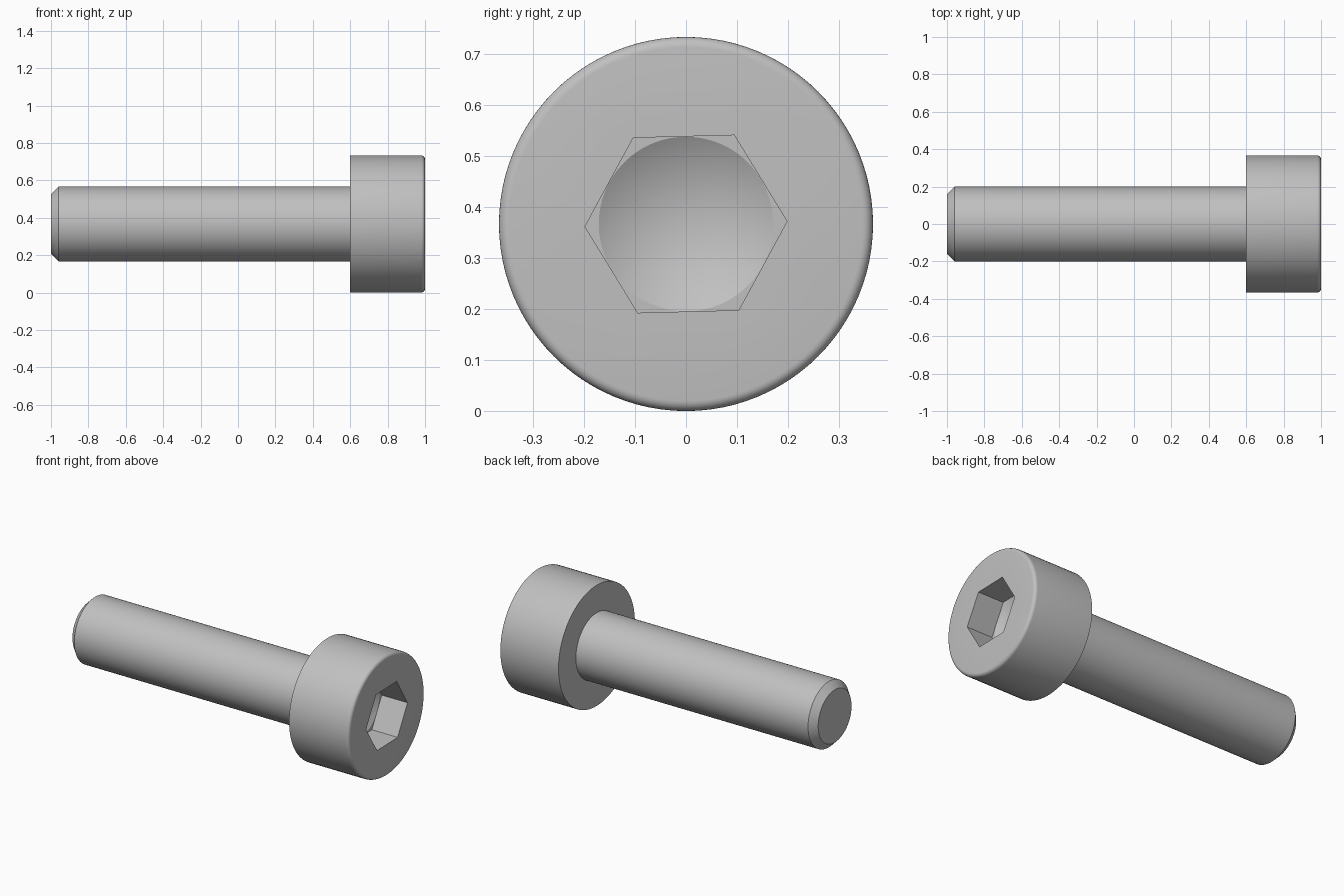
import bpy
import bmesh
from math import sin, cos, tan, pi, radians
from mathutils import Vector

cube = bpy.data.objects.get("Cube")
if cube:
    bpy.data.objects.remove(cube, do_unlink=True)

SIDES = 96
HEAD_R, SHAFT_R = 0.3665, 0.2
HEAD_BACK, HEAD_FRONT = 0.6, 1.0
CHAMFER, ROUND, STEPS = 0.04, 0.02, 6
FLAT_R = 0.1715                      # half the width across the hex flats
SOCKET_DEPTH = 0.173
HEX_TURN = radians(1.5)

steel = bpy.data.materials.new("steel grey")
steel.use_nodes = True
colour = (0.53, 0.53, 0.53, 1)
steel.diffuse_color = colour
steel.node_tree.nodes["Principled BSDF"].inputs["Base Color"].default_value = colour

bm = bmesh.new()


def ring(x, radius, count=SIDES, turn=0.0):
    """Circle of vertices about the bolt axis."""
    angles = [turn + 2 * pi * i / count for i in range(count)]
    return [bm.verts.new((x, radius * cos(a), HEAD_R + radius * sin(a))) for a in angles]


def loop_edges(verts):
    pairs = zip(verts, verts[1:] + verts[:1])
    return [bm.edges.get(p) or bm.edges.new(p) for p in pairs]


def skin(a, b):
    """Quads between two rings of equal count."""
    for i in range(len(a)):
        j = (i + 1) % len(a)
        bm.faces.new((a[i], a[j], b[j], b[i]))


def fill_between(outer, inner):
    """Flat face with a hole."""
    bmesh.ops.triangle_fill(bm, edges=loop_edges(outer) + loop_edges(inner),
                            use_beauty=True, normal=Vector((1, 0, 0)))


# Shaft with chamfered tip, head and its rounded front rim
profile = [(-1, SHAFT_R - CHAMFER), (-1 + CHAMFER, SHAFT_R),
           (HEAD_BACK, SHAFT_R), (HEAD_BACK, HEAD_R)]
for i in range(STEPS + 1):
    a = pi / 2 * i / STEPS
    profile.append((HEAD_FRONT - ROUND + ROUND * sin(a), HEAD_R - ROUND + ROUND * cos(a)))
rings = [ring(x, r) for x, r in profile]
for a, b in zip(rings, rings[1:]):
    skin(a, b)
bm.faces.new(rings[0])

# Hex socket: walls, flat corners of the floor and conical drill point
floor_x = HEAD_FRONT - SOCKET_DEPTH
corner_r = FLAT_R / cos(pi / 6)
mouth = ring(HEAD_FRONT, corner_r, 6, HEX_TURN)
floor = ring(floor_x, corner_r, 6, HEX_TURN)
cone_rim = ring(floor_x, FLAT_R * 0.997)
fill_between(rings[-1], mouth)
skin(mouth, floor)
fill_between(floor, cone_rim)
tip = bm.verts.new((floor_x - FLAT_R * tan(pi / 6), 0, HEAD_R))
for i in range(SIDES):
    bm.faces.new((cone_rim[i], cone_rim[(i + 1) % SIDES], tip))

bmesh.ops.recalc_face_normals(bm, faces=bm.faces)
mesh = bpy.data.meshes.new("socket_head_bolt")
bm.to_mesh(mesh)
bm.free()
mesh.materials.append(steel)
bolt = bpy.data.objects.new("socket_head_bolt", mesh)
bpy.context.collection.objects.link(bolt)

bpy.ops.object.select_all(action='DESELECT')
bolt.select_set(True)
bpy.context.view_layer.objects.active = bolt
bpy.ops.object.shade_smooth_by_angle(angle=radians(25))
